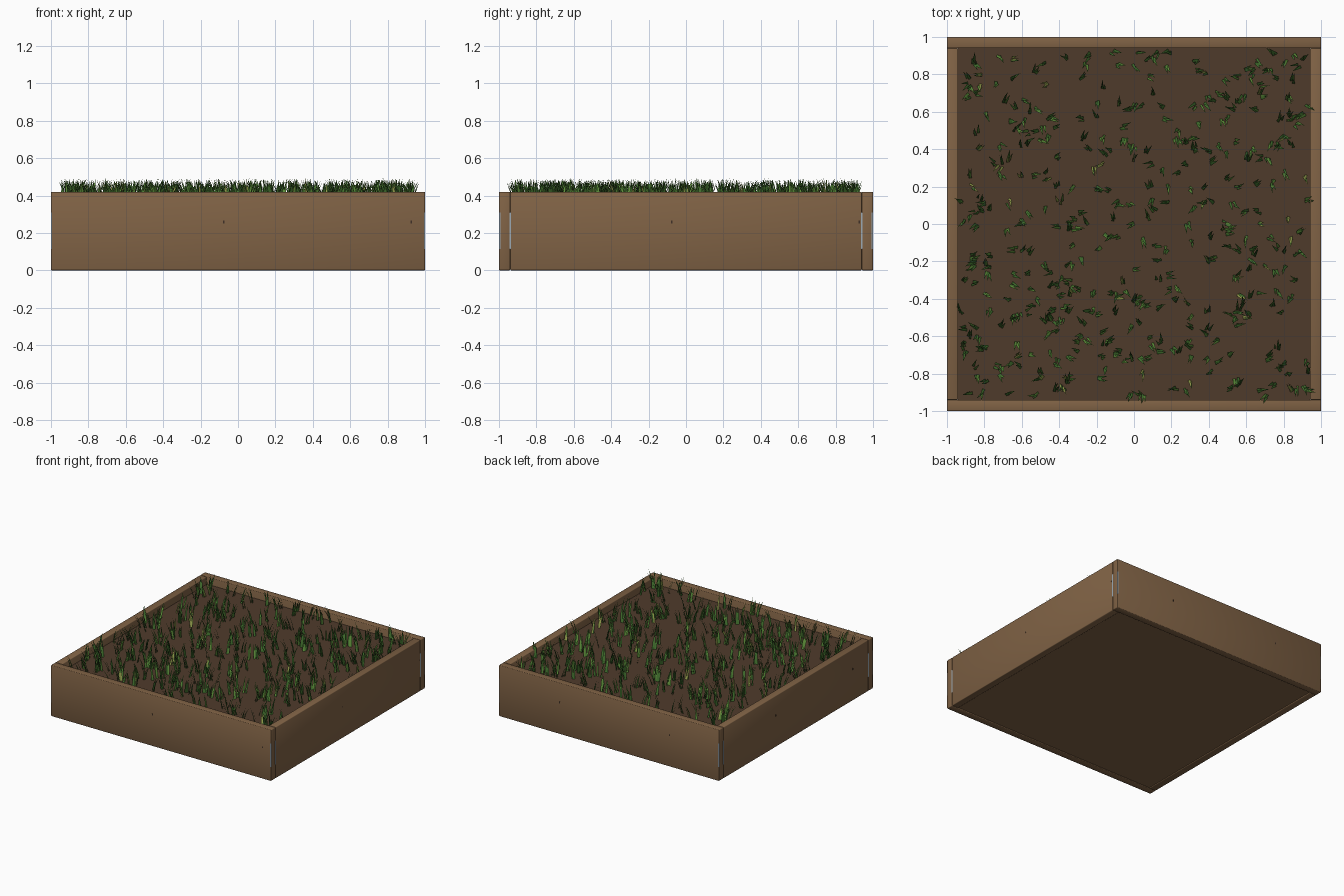
import bpy, bmesh, math, random
from mathutils import Vector

if "Cube" in bpy.data.objects:
    bpy.data.objects.remove(bpy.data.objects["Cube"])

random.seed(11)


def mat(name, col):
    m = bpy.data.materials.new(name)
    m.diffuse_color = (*col, 1)
    m.use_nodes = True
    m.node_tree.nodes["Principled BSDF"].inputs["Base Color"].default_value = m.diffuse_color
    return m


WOOD = mat("wood", (0.218, 0.124, 0.060))
SOIL = mat("soil", (0.078, 0.043, 0.024))
STEEL = mat("steel", (0.33, 0.40, 0.46))
SCREW = mat("dark screw", (0.05, 0.03, 0.02))
GREENS = [mat("dark grass", (0.055, 0.165, 0.028)),
          mat("mid grass", (0.110, 0.270, 0.042)),
          mat("dry grass", (0.30, 0.35, 0.075))]


def box(name, lo, hi, material, bevel=0):
    bm = bmesh.new()
    bmesh.ops.create_cube(bm, size=1)
    for v in bm.verts:
        v.co = Vector([(a + b) / 2 + c * (b - a) for a, b, c in zip(lo, hi, v.co)])
    for f in bm.faces:
        f.smooth = bevel > 0
    me = bpy.data.meshes.new(name)
    bm.to_mesh(me)
    bm.free()
    me.materials.append(material)
    ob = bpy.data.objects.new(name, me)
    bpy.context.collection.objects.link(ob)
    if bevel:
        b = ob.modifiers.new("bevel", 'BEVEL')
        b.width, b.segments = bevel, 2
    return ob


# Four boards of the planter
T, H, SOIL_Z = 0.94, 0.42, 0.36
box("front_board", (-1, -1, 0), (1, -T, H), WOOD, 0.005)
box("back_board", (-1, T, 0), (1, 1, H), WOOD, 0.005)
box("left_board", (-1, -T, 0), (-T, T, H), WOOD, 0.005)
box("right_board", (T, -T, 0), (1, T, H), WOOD, 0.005)

# Wooden floor panel and the soil fill on top of it
box("floor_panel", (-T, -T, 0.006), (T, T, 0.05), WOOD)
box("soil", (-T, -T, 0.05), (T, T, SOIL_Z), SOIL)

# Steel corner straps: slivers at each seam and outer corner
for sx in (-1, 1):
    for sy in (-1, 1):
        for y in (T, 0.997):
            x0, x1 = sorted((sx * 0.994, sx * 1.0005))
            yc = sy * y
            box("corner_strap", (x0, yc - 0.004, 0.115), (x1, yc + 0.004, 0.31), STEEL)

# Small screw heads on the outer faces
S = 0.004
for p in (-0.075, 0.925):
    box("front_screw", (p - S, -1.001, 0.252), (p + S, -0.99, 0.266), SCREW)
    box("right_screw", (0.99, p - S, 0.252), (1.001, p + S, 0.266), SCREW)
for p in (0.45, -0.55):
    box("back_screw", (p - S, 0.99, 0.252), (p + S, 1.001, 0.266), SCREW)
for p in (0.26, -0.74):
    box("left_screw", (-1.001, p - S, 0.252), (-0.99, p + S, 0.266), SCREW)

# Grass tufts: each a few curved tapering blades
bm = bmesh.new()


def blade(x, y, ang, height, lean, width, mi):
    out = Vector((math.cos(ang), math.sin(ang), 0))
    side = Vector((-out.y, out.x, 0)) * width / 2
    base = Vector((x, y, SOIL_Z - 0.002))
    mid = base + out * lean * 0.4 + Vector((0, 0, height * 0.55))
    tip = base + out * lean + Vector((0, 0, height))
    a, b = bm.verts.new(base - side), bm.verts.new(base + side)
    c, d = bm.verts.new(mid + side * 0.85), bm.verts.new(mid - side * 0.85)
    t = bm.verts.new(tip)
    for f in ((a, b, c, d), (d, c, t)):
        face = bm.faces.new(f)
        face.material_index = mi
        face.smooth = True


for _ in range(450):
    x, y = random.uniform(-0.925, 0.925), random.uniform(-0.925, 0.925)
    turn = random.uniform(0, math.tau)
    dry = random.random() < 0.08
    for k in range(3):
        mi = 2 if dry and k < 2 else random.choice((0, 0, 1))
        blade(x + random.uniform(-0.012, 0.012), y + random.uniform(-0.012, 0.012),
              turn + random.uniform(-0.4, 0.4),
              random.uniform(0.10, 0.135), random.uniform(0.025, 0.055),
              random.uniform(0.011, 0.016), mi)

me = bpy.data.meshes.new("grass")
bm.to_mesh(me)
bm.free()
for g in GREENS:
    me.materials.append(g)
bpy.context.collection.objects.link(bpy.data.objects.new("grass", me))
